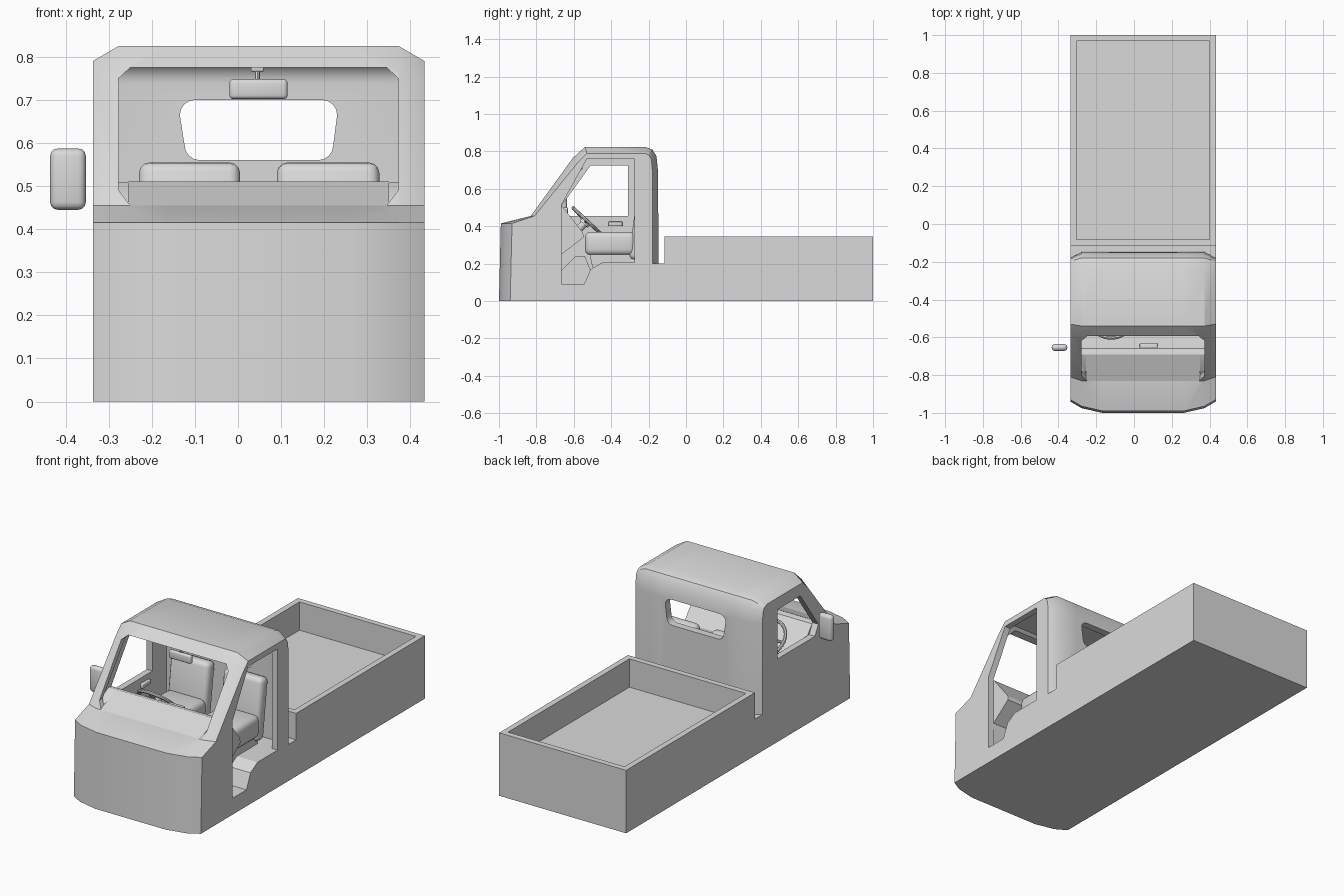
import bpy, bmesh, math
from mathutils import Matrix, Vector

if "Cube" in bpy.data.objects:
    bpy.data.objects.remove(bpy.data.objects["Cube"], do_unlink=True)

grey = bpy.data.materials.new("light_grey")
grey.use_nodes = True
grey.diffuse_color = (0.7, 0.7, 0.7, 1)
grey.node_tree.nodes["Principled BSDF"].inputs["Base Color"].default_value = grey.diffuse_color

L, R = -0.337, 0.433         # outer sides of the body
MID = (L + R) / 2


def finish(bm, name, smooth=True):
    bmesh.ops.recalc_face_normals(bm, faces=bm.faces[:])
    mesh = bpy.data.meshes.new(name)
    bm.to_mesh(mesh)
    bm.free()
    mesh.materials.append(grey)
    ob = bpy.data.objects.new(name, mesh)
    bpy.context.collection.objects.link(ob)
    if smooth:
        shade(ob)
    return ob


def shade(ob):
    bpy.ops.object.select_all(action="DESELECT")
    ob.select_set(True)
    bpy.context.view_layer.objects.active = ob
    bpy.ops.object.shade_smooth_by_angle(angle=math.radians(30))


def loft(name, sections):
    """Skin matching closed rings of 3D points and cap both ends."""
    bm = bmesh.new()
    rings = [[bm.verts.new(p) for p in ring] for ring in sections]
    n = len(rings[0])
    for a, b in zip(rings, rings[1:]):
        for i in range(n):
            j = (i + 1) % n
            bm.faces.new((a[i], a[j], b[j], b[i]))
    bm.faces.new(rings[0])
    bm.faces.new(rings[-1])
    return finish(bm, name, False)


def arc(cx, cy, r, start, steps, sweep=90):
    angles = [math.radians(start + sweep * k / steps) for k in range(steps + 1)]
    return [(cx + r * math.cos(a), cy + r * math.sin(a)) for a in angles]


def side_prism(name, outline, x0, x1):
    return loft(name, [[(x, y, z) for y, z in outline] for x in (x0, x1)])


def front_prism(name, outline, *ends):
    """Each end is (y, lean, height at which y applies)."""
    return loft(name, [[(x, y + lean * (z - base), z) for x, z in outline]
                       for y, lean, base in ends])


def box(name, lo, hi, bevel=0, segments=3, turn=0, smooth=True):
    lo, hi = Vector(lo), Vector(hi)
    bm = bmesh.new()
    bmesh.ops.create_cube(bm, size=1, matrix=Matrix.Diagonal((*(hi - lo), 1)))
    if bevel:
        bmesh.ops.bevel(bm, geom=bm.edges[:], offset=bevel, segments=segments,
                        profile=0.5, affect="EDGES")
    bmesh.ops.transform(bm, verts=bm.verts[:],
                        matrix=Matrix.Translation((lo + hi) / 2) @ Matrix.Rotation(turn, 4, "X"))
    return finish(bm, name, smooth)


def rod(name, a, b, radius, sides=16):
    a, b = Vector(a), Vector(b)
    bm = bmesh.new()
    bmesh.ops.create_cone(bm, cap_ends=True, segments=sides, radius1=radius, radius2=radius,
                          depth=(b - a).length,
                          matrix=Matrix.Translation((a + b) / 2)
                          @ (b - a).to_track_quat("Z", "Y").to_matrix().to_4x4())
    return finish(bm, name)


def cut(ob, cutter):
    mod = ob.modifiers.new("cut", "BOOLEAN")
    mod.operation, mod.solver, mod.object = "DIFFERENCE", "EXACT", cutter
    dg = bpy.context.evaluated_depsgraph_get()
    mesh = bpy.data.meshes.new_from_object(ob.evaluated_get(dg))
    ob.modifiers.clear()
    ob.data = mesh
    bpy.data.objects.remove(cutter, do_unlink=True)


# Cab shell: middle profile blended to a slightly smaller one at each side
full = [(-1, 0), (-.99, .415), (-.83, .455), (-.605, .765), (-.54, .825), (-.22, .825),
        (-.18, .81), (-.158, .775), (-.15, .7), (-.145, 0)]
edge = [(-.94, 0), (-.93, .415), (-.81, .455), (-.575, .745), (-.53, .79), (-.22, .79),
        (-.198, .78), (-.186, .76), (-.18, .7), (-.18, 0)]
near = [(y + .025 if i < 2 else y, z) for i, (y, z) in enumerate(full)]
stations = [(0, edge), (.06, near), (.17, full)]
rings = [(L + d, p) for d, p in stations] + [(R - d, p) for d, p in reversed(stations)]
cab = loft("cab", [[(x, y, z) for y, z in p] for x, p in rings])

# Hollow interior, leaving a wedge-shaped dashboard, footwell and seat step
cut(cab, side_prism("cavity", [
    (-.69, .09), (-.545, .09), (-.51, .17), (-.45, .205), (-.19, .205),
    *arc(-.24, .738, .05, 0, 6),
    (-.53, .788), (-.575, .755), (-.8, .46), (-.69, .51), (-.66, .505), (-.55, .365),
    (-.548, .34), (-.665, .25)], L + .035, R - .035))

# Windscreen opening
cut(cab, front_prism("windscreen_cutter", [
    (-.25, .455), (.345, .455), (.372, .49), (.372, .75), (.345, .775), (-.25, .775),
    (-.277, .75), (-.277, .49)], (-.92, .73, .455), (-.79, .86, .455)))

# Rear window with rounded corners
r = .035
window = []
for x, z, start in [(-.124, .56, 180), (.221, .56, 270), (.23, .7, 0), (-.135, .7, 90)]:
    window += arc(x + (r if x < MID else -r), z + (r if z < .6 else -r), r, start, 4)
cut(cab, front_prism("rear_window_cutter", window, (-.25, 0, 0), (-.05, 0, 0)))

# Open doorway on the left, door window on the right
cut(cab, side_prism("doorway_cutter", [
    (-.665, .09), (-.545, .09), (-.51, .17), (-.45, .205), (-.275, .205), (-.275, .76),
    (-.53, .76), (-.665, .515)], R - .035, R + .05))
cut(cab, side_prism("door_window_cutter", [
    (-.635, .455), (-.31, .455), (-.31, .725), (-.51, .725), (-.665, .51)], L - .05, L + .035))
shade(cab)

# Sloping dashboard top, meeting the hood
side_prism("dashboard_top", [(-.83, .455), (-.69, .511), (-.68, .45), (-.82, .44)], -.255, .35)

# Chassis link and open cargo bed
box("chassis_link", (L, -.18, 0), (R, -.115, .2), smooth=False)
bed = box("cargo_bed", (L, -.115, 0), (R, 1, .345), smooth=False)
cut(bed, box("bed_cutter", (L + .032, -.083, .19), (R - .032, .968, .5)))

# Seats
for side, x0, x1 in (("right", -.23, .005), ("left", .09, .328)):
    box(side + "_seat_cushion", (x0, -.54, .245), (x1, -.27, .37), .03)
    box(side + "_seat_back", (x0, -.285, .22), (x1, -.215, .555), .025, turn=-.13)
    side_prism(side + "_seat_base", [(-.52, .27), (-.5, .18), (-.27, .18), (-.27, .27)],
               x0 + .02, x1 - .02)

# Steering wheel, spokes and column
hub = Vector((-.12, -.53, .43))
tilt = Matrix.Translation(hub) @ Matrix.Rotation(math.radians(-43), 4, "X")
bm = bmesh.new()
n, m = 32, 8
ring = [[bm.verts.new(tilt @ Vector(((.1 + .009 * math.cos(b)) * math.cos(a),
                                     (.1 + .009 * math.cos(b)) * math.sin(a),
                                     .009 * math.sin(b))))
         for b in (math.tau * j / m for j in range(m))]
        for a in (math.tau * i / n for i in range(n))]
for i in range(n):
    for j in range(m):
        p, q, k = ring[i], ring[(i + 1) % n], (j + 1) % m
        bm.faces.new((p[j], q[j], q[k], p[k]))
finish(bm, "steering_wheel")
for i, deg in enumerate((0, 180, 270)):
    a = math.radians(deg)
    rod(f"wheel_spoke_{i + 1}", tilt @ Vector((0, 0, -.01)),
        tilt @ Vector((.1 * math.cos(a), .1 * math.sin(a), 0)), .008, 8)
rod("wheel_hub", tilt @ Vector((0, 0, -.025)), tilt @ Vector((0, 0, .005)), .028)
rod("steering_column", hub, tilt @ Vector((0, 0, -.1)), .02)

# Dashboard vent, floor tunnel and door handle
box("dashboard_vent", (.03, -.68, .44), (.125, -.632, .5), .006)
side_prism("floor_tunnel", [(-.68, .09), (-.68, .15), (-.59, .24), (-.54, .24), (-.51, .165),
                            (-.545, .09)], 0, .1)
box("door_handle", (L + .03, -.415, .4), (L + .05, -.34, .425), .005)

# Mirrors
box("inner_mirror", (-.02, -.575, .702), (.115, -.553, .748), .009)
rod("inner_mirror_stalk", (.045, -.565, .73), (.045, -.555, .785), .006, 8)
box("inner_mirror_mount", (.03, -.565, .765), (.06, -.54, .785), .004)
box("outer_mirror", (-.436, -.672, .445), (-.353, -.636, .587), .0175)
